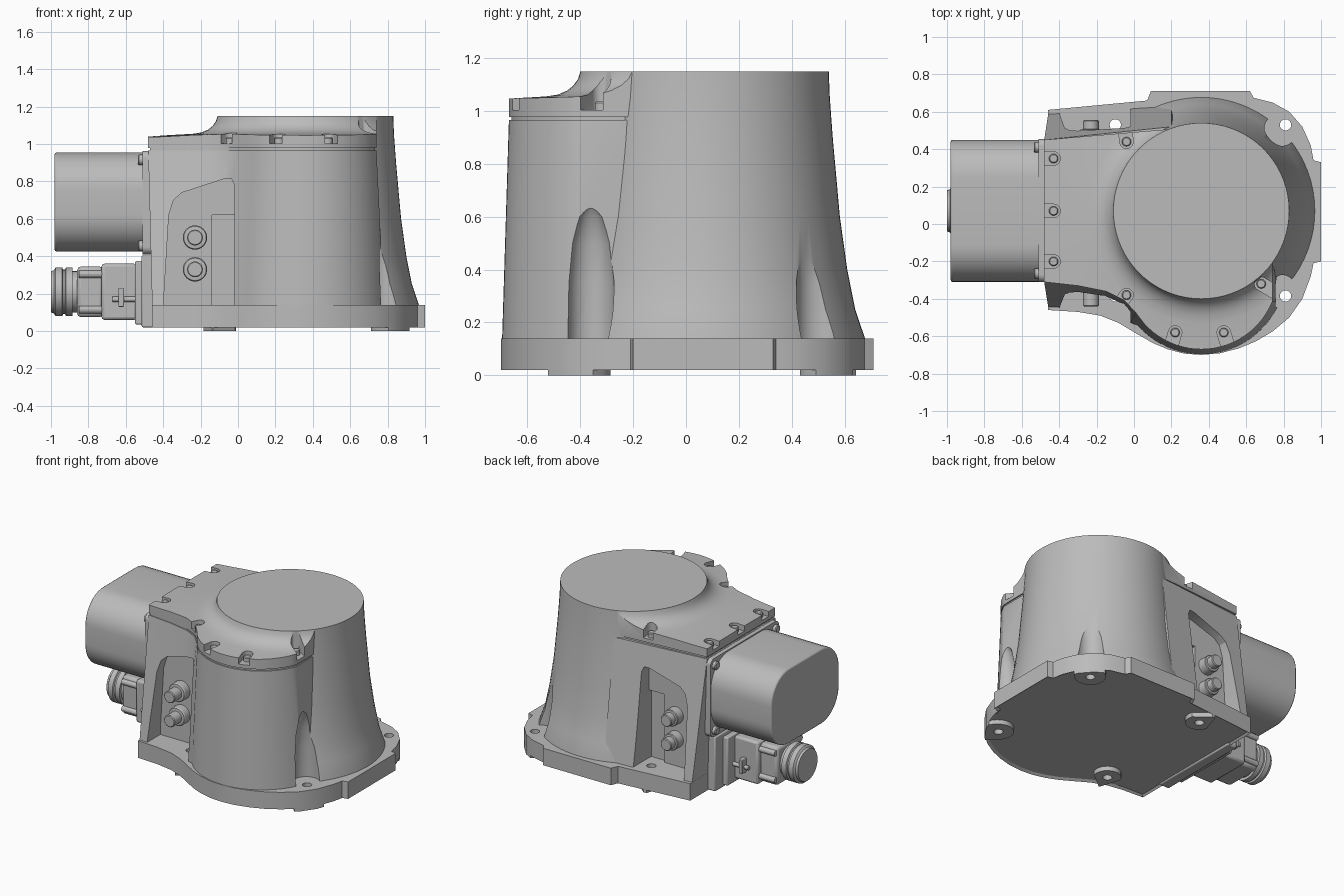
import bpy, bmesh, math
from mathutils import Vector

old = bpy.data.objects.get("Cube")
if old:
    bpy.data.objects.remove(old, do_unlink=True)

grey = bpy.data.materials.new("cast grey")
grey.use_nodes = True
COL = (0.5, 0.5, 0.5, 1)
grey.diffuse_color = COL
for n in grey.node_tree.nodes:
    if n.type == 'BSDF_PRINCIPLED':
        n.inputs["Base Color"].default_value = COL
        n.inputs["Roughness"].default_value = 0.6

CX, CY = 0.36, 0.07          # main axis
parts = []


def put(axis, p, q, t):
    return {'X': (t, p, q), 'Y': (p, t, q), 'Z': (p, q, t)}[axis]


def loft(name, rings, bevel=0):
    """Closed solid through rings with equal point counts."""
    bm = bmesh.new()
    vs = [[bm.verts.new(p) for p in r] for r in rings]
    n = len(vs[0])
    for a, b in zip(vs, vs[1:]):
        for i in range(n):
            j = (i + 1) % n
            bm.faces.new((a[i], a[j], b[j], b[i]))
    bm.faces.new(vs[0])
    bm.faces.new(vs[-1])
    bmesh.ops.recalc_face_normals(bm, faces=bm.faces)
    me = bpy.data.meshes.new(name)
    bm.to_mesh(me)
    bm.free()
    me.materials.append(grey)
    ob = bpy.data.objects.new(name, me)
    bpy.context.collection.objects.link(ob)
    if bevel:
        m = ob.modifiers.new("bevel", 'BEVEL')
        m.width, m.segments, m.limit_method = bevel, 2, 'ANGLE'
        m.angle_limit = math.radians(40)
    parts.append(ob)
    return ob


def prism(name, pts, t0, t1, axis='Z', bevel=0):
    return loft(name, [[put(axis, p, q, t) for p, q in pts] for t in (t0, t1)], bevel)


def box(name, x, y, z, bevel=0.008):
    return prism(name, [(x[0], y[0]), (x[1], y[0]), (x[1], y[1]), (x[0], y[1])], *z, bevel=bevel)


def arc(c, r, a0, a1, n):
    return [(c[0] + r * math.cos(math.radians(a0 + (a1 - a0) * i / n)),
             c[1] + r * math.sin(math.radians(a0 + (a1 - a0) * i / n))) for i in range(n + 1)]


def lathe(name, profile, c, axis='Z', n=32):
    return loft(name, [[put(axis, p, q, t) for p, q in arc(c, r, 0, 360, n)[:-1]] for r, t in profile])


def boolean(ob, cutters, op='DIFFERENCE'):
    for c in cutters:
        m = ob.modifiers.new("cut", 'BOOLEAN')
        m.object, m.operation, m.solver = c, op, 'EXACT'
    bpy.context.view_layer.update()
    dg = bpy.context.evaluated_depsgraph_get()
    me = bpy.data.meshes.new_from_object(ob.evaluated_get(dg))
    ob.modifiers.clear()
    ob.data = me


def discard(obs):
    for o in obs:
        parts.remove(o)
        bpy.data.objects.remove(o, do_unlink=True)


def rounded(y, z, r):
    return (arc((y[1] - r, z[1] - r), r, 0, 90, 10) + arc((y[0] + r, z[1] - r), r, 90, 180, 10) +
            arc((y[0] + r, z[0] + r), r, 180, 270, 10) + arc((y[1] - r, z[0] + r), r, 270, 360, 10))


def tongue(c, d, r, length):
    """U shape with its round end at c, open towards d."""
    d = Vector(d).normalized()
    a = math.degrees(math.atan2(d.y, d.x))
    u = arc(c, r, a + 90, a + 270, 10)
    return u + [(u[-1][0] + d.x * length, u[-1][1] + d.y * length),
                (u[0][0] + d.x * length, u[0][1] + d.y * length)]


HOLES = [(-0.10, 0.53), (0.81, 0.53), (0.81, -0.385), (-0.10, -0.385)]

# Outlines of the housing at its top and foot, and of the foot flange
front_top = [(-0.48, 0.45), (-0.48, -0.31), (-0.3, -0.33), (-0.15, -0.36), (-0.05, -0.41), (0.01, -0.475)]
front_top += arc((CX, -0.26), 0.41, 222, 338, 24)
top = front_top + [(0.74, -0.2), (0.5, 0.1), (0.2, 0.52)]
low = [(-0.457, 0.60), (-0.457, -0.455), (-0.3, -0.462), (-0.18, -0.48), (-0.08, -0.505), (-0.03, -0.525)]
low += arc((CX, -0.24), 0.458, 222, 338, 24) + [(0.76, -0.2), (0.5, 0.1), (0.2, 0.64)]
foot = [(-0.46, 0.61), (-0.46, -0.46), (-0.3, -0.47), (-0.18, -0.49), (-0.08, -0.53), (0.02, -0.59),
        (0.10, -0.636), (0.18, -0.67), (0.27, -0.693), (0.36, -0.70), (0.46, -0.691), (0.56, -0.665),
        (0.65, -0.628), (0.74, -0.575), (0.83, -0.50), (0.9, -0.40), (0.945, -0.28), (0.96, -0.21),
        (1.0, -0.2), (1.0, 0.33), (0.96, 0.34), (0.945, 0.42), (0.9, 0.52), (0.83, 0.6), (0.74, 0.65),
        (0.64, 0.675), (0.62, 0.71), (0.09, 0.71), (0.07, 0.66)]

# Housing and flared column
housing = loft("housing", [[(x, y, 0.06) for x, y in low], [(x, y, 0.965) for x, y in top]])
column = lathe("column", [(0.61, 0.06), (0.607, 0.14), (0.57, 0.25), (0.54, 0.4), (0.512, 0.6),
                          (0.485, 0.9), (0.474, 1.05), (0.47, 1.15)], (CX, CY), n=72)

# Side pockets and bolt clearances cut into both
pocket = [(-0.4, 0.05), (-0.395, 0.2), (-0.37, 0.62), (-0.345, 0.70), (-0.30, 0.74), (-0.07, 0.815),
          (-0.035, 0.815), (-0.018, 0.78), (-0.018, 0.05)]
step = [(-0.14, 0.05), (-0.14, 0.62), (-0.02, 0.62), (-0.02, 0.05)]
cutters = [prism("pocket_cut", pocket, -0.30, -0.9, 'Y'), prism("pocket_cut", pocket, 0.44, 0.9, 'Y'),
           prism("step_cut", step, -0.275, -0.9, 'Y'), prism("step_cut", step, 0.415, 0.9, 'Y')]
for hx, hy in HOLES[1:3]:
    s = 0.025 if hy > 0 else -0.025
    cutters.append(lathe("groove_cut", [(0.09, 0.05), (0.088, 0.35), (0.075, 0.5), (0.05, 0.6), (0.01, 0.66)],
                         (hx - 0.025, hy - s)))
boolean(housing, cutters)
boolean(column, cutters)
discard(cutters)

# Foot flange with a shallow recess below, and pads around the bolt holes
flange = prism("foot_flange", foot, 0.02, 0.14)
bm = bmesh.new()
bm.from_mesh(flange.data)
under = min(bm.faces, key=lambda f: f.calc_center_median().z)
bmesh.ops.inset_region(bm, faces=[under], thickness=0.018)
bmesh.ops.translate(bm, verts=under.verts, vec=(0, 0, 0.012))
bm.to_mesh(flange.data)
bm.free()
drills = [lathe("drill", [(0.03, -0.1), (0.03, 0.3)], h) for h in HOLES]
boolean(flange, drills)
for i, (hx, hy) in enumerate(HOLES):
    pad = prism("foot_pad", foot, 0, 0.036)
    sy = 1 if hy > 0 else -1
    if hx > 0:
        shape = prism("pad_shape", tongue((hx, hy), (1, sy), 0.1, 0.5), -0.1, 0.2)
    else:
        shape = prism("pad_shape", tongue((hx, hy), (-0.35, sy), 0.09, 0.4) [:11] +
                      [(-0.02, hy + sy * 0.5), (-0.6, hy + sy * 0.5)][::-sy], -0.1, 0.2)
    boolean(pad, [shape], 'INTERSECT')
    boolean(pad, [drills[i]])
    discard([shape])
discard(drills)

# Cover plate rising in a fillet to the round neck
rim = front_top + arc((CX, CY), 0.466, -35, 110, 32)
prism("gasket", [(0.2 + (x - 0.2) * 0.985, (y + 0.05) * 0.985 - 0.05) for x, y in rim], 0.95, 0.99)
cover = prism("cover_plate", rim, 0.978, 1.3)
dome = lathe("cover_profile", [(1.3, 0.9), (1.3, 1.02), (0.84, 1.04), (0.74, 1.047), (0.6, 1.055), (0.555, 1.062),
                               (0.52, 1.077), (0.495, 1.097), (0.478, 1.122), (0.47, 1.149)], (CX, CY), n=72)
boolean(cover, [dome], 'INTERSECT')
discard([dome])

# Cover screws seated in notches open to the edge
SCREWS = [((-0.43, 0.35), (-1, 0)), ((-0.43, 0.07), (-1, 0)), ((-0.43, -0.2), (-1, 0)),
          ((-0.04, 0.44), (-0.12, 1)), ((-0.04, -0.38), (-0.6, -0.8)), ((0.22, -0.58), (-0.3, -1)),
          ((0.48, -0.58), (0.3, -1)), ((0.68, -0.32), (1, -0.6))]
notches = [prism("notch", tongue(c, d, 0.036, 0.2), 1.003, 1.25) for c, d in SCREWS]
for nt in notches:
    boolean(cover, [nt])
discard(notches)
for c, d in SCREWS:
    lathe("cover_screw", [(0.025, 0.99), (0.025, 1.03), (0.02, 1.035)], c, n=16)

# Pocket connectors on both sides
for z in (0.33, 0.50):
    lathe("front_port", [(0.065, -0.26), (0.065, -0.35), (0.06, -0.358), (0.042, -0.36), (0.042, -0.435),
                         (0.037, -0.44)], (-0.23, z), 'Y')
    lathe("back_port", [(0.058, 0.40), (0.058, 0.50), (0.054, 0.505), (0.042, 0.507), (0.042, 0.55),
                        (0.037, 0.555)], (-0.23, z), 'Y')

# Motor with its mounting plate and screws
prism("motor_case", rounded((-0.31, 0.45), (0.425, 0.955), 0.2), -0.98, -0.5, 'X', bevel=0.01)
prism("motor_plate", rounded((-0.31, 0.455), (0.41, 0.963), 0.04), -0.51, -0.44, 'X')
for y in (-0.265, 0.41):
    for z in (0.455, 0.915):
        lathe("motor_screw", [(0.028, -0.5), (0.028, -0.53), (0.022, -0.535)], (y, z), 'X', 16)

# Cable connector stack below the motor
box("connector_plate", (-0.515, -0.44), (-0.27, 0.41), (0.02, 0.405))
box("connector_base", (-0.55, -0.5), (-0.18, 0.32), (0.035, 0.375))
box("connector_body", (-0.73, -0.54), (-0.10, 0.24), (0.06, 0.36), 0.015)
box("connector_hood", (-0.86, -0.72), (-0.07, 0.21), (0.075, 0.345), 0.02)
lathe("cable_gland", [(0.11, -0.85), (0.11, -0.885), (0.13, -0.885), (0.13, -0.92), (0.118, -0.925), (0.118, -0.935),
                      (0.13, -0.94), (0.13, -0.975), (0.115, -0.985), (0.11, -1.0)], (0.07, 0.21), 'X', 40)
for y in (-0.07, 0.21):
    for z in (0.115, 0.305):
        lathe("hood_bolt", [(0.02, -0.85), (0.02, -0.72)], (y, z), 'X', 12)
for s in (-1, 1):
    y = 0.07 + s * 0.185
    lathe("latch_pin", [(0.014, -0.67), (0.014, -0.54)], (y, 0.17), 'X', 12)
    box("latch_lever", (-0.64, -0.61), (y - 0.03, y + 0.03), (0.13, 0.23), 0.004)

# Smooth shading with crisp edges
bpy.ops.object.select_all(action='DESELECT')
for o in parts:
    o.select_set(True)
bpy.context.view_layer.objects.active = parts[0]
bpy.ops.object.shade_smooth_by_angle(angle=math.radians(28))
